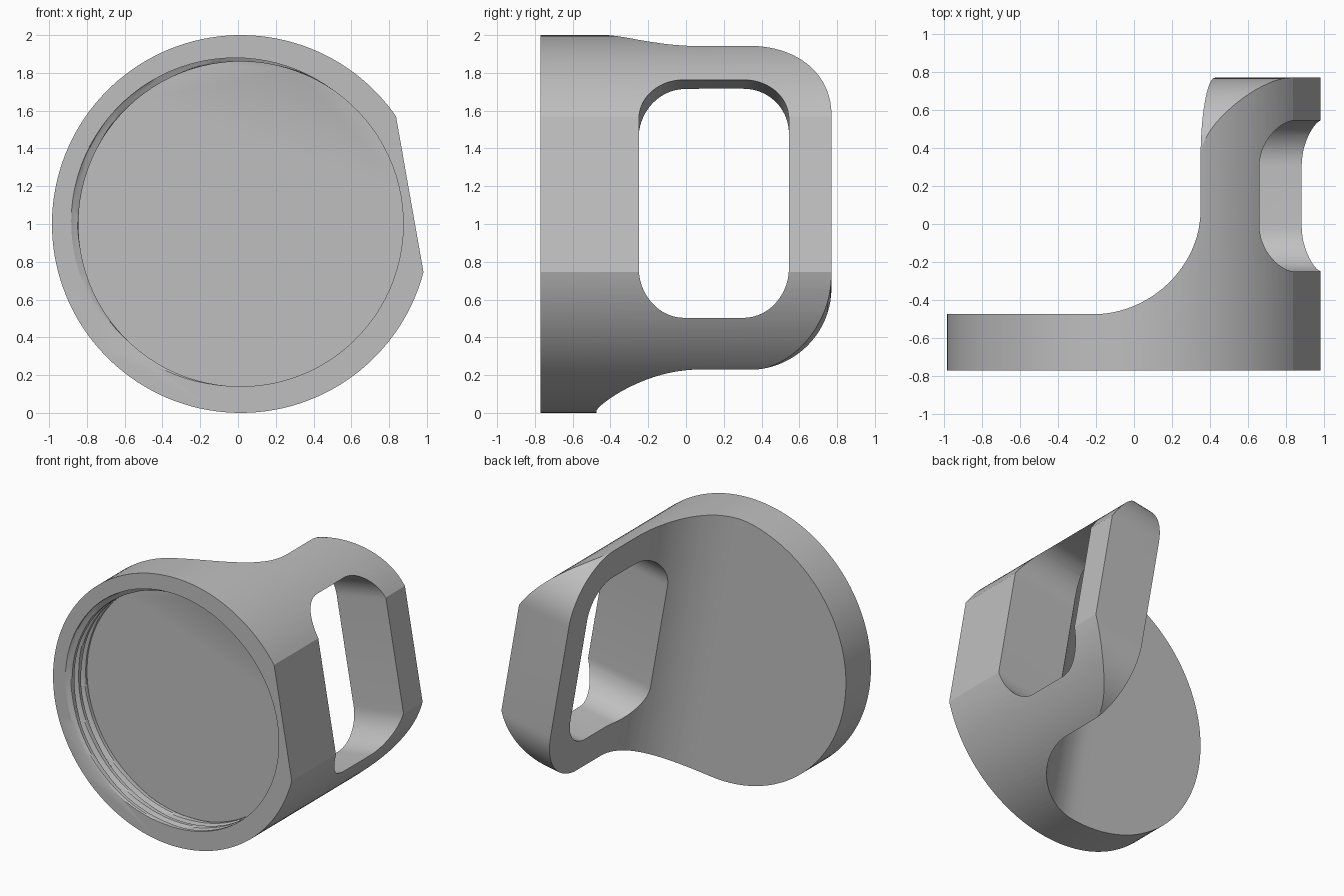
import bpy, bmesh
from math import sin, cos, pi, radians, asin
from mathutils import Matrix

if "Cube" in bpy.data.objects:
    bpy.data.objects.remove(bpy.data.objects["Cube"], do_unlink=True)

FRONT, BACK = -0.77, 0.77
FLAT = 0.908        # distance of the flat side from the axis
INNER = 0.494       # inner face of the handle
PLATE = -0.475      # rear face of the cap
TILT = Matrix.Translation((0.015, 0, 1)) @ Matrix.Rotation(radians(-10), 4, 'Y')


def arc(cx, cy, r, start, end, n):
    """Points along an arc, angles in degrees."""
    angles = [radians(start + (end - start) * i / n) for i in range(n + 1)]
    return [(cx + r * cos(a), cy + r * sin(a)) for a in angles]


def finish(bm, name):
    bmesh.ops.recalc_face_normals(bm, faces=bm.faces)
    mesh = bpy.data.meshes.new(name)
    bm.to_mesh(mesh)
    bm.free()
    obj = bpy.data.objects.new(name, mesh)
    bpy.context.collection.objects.link(obj)
    return obj


def loft(rings, name):
    """Closed solid through a list of equal-length point rings."""
    bm = bmesh.new()
    rows = [[bm.verts.new(p) for p in ring] for ring in rings]
    n = len(rows[0])
    for a, b in zip(rows, rows[1:]):
        for i in range(n):
            j = (i + 1) % n
            bm.faces.new((a[i], a[j], b[j], b[i]))
    bm.faces.new(rows[0])
    bm.faces.new(rows[-1])
    return finish(bm, name)


def prism(points, axis, low, high, name):
    """Extrude a 2D outline along the given axis."""
    place = {'X': lambda p, t: (t, p[0], p[1]),
             'Y': lambda p, t: (p[0], t, p[1]),
             'Z': lambda p, t: (p[0], p[1], t)}[axis]
    return loft([[place(p, t) for p in points] for t in (low, high)], name)


def combine(target, tool, operation):
    mod = target.modifiers.new(operation.lower(), 'BOOLEAN')
    mod.operation, mod.object, mod.solver = operation, tool, 'EXACT'
    bpy.context.view_layer.objects.active = target
    bpy.ops.object.modifier_apply(modifier=mod.name)
    bpy.data.objects.remove(tool, do_unlink=True)


# Round body with one flat side
half = 90 - asin(FLAT) * 180 / pi
body = prism(arc(0, 0, 1, half, 360 - half, 120), 'Y', FRONT, BACK, "cap_with_handle")

# Cap plate sweeping into the handle through a large fillet
R = 0.55
side = [(-2, -1), (2, -1), (2, 1), (INNER, 1)]
side += arc(INNER - R, PLATE + R, R, 0, -90, 24) + [(-2, PLATE)]
combine(body, prism(side, 'Z', -2, 2, "side_outline"), 'INTERSECT')

# Rounded rear corners of the handle
r, v = 0.44, 0.872
upper = [(-1, 1.2), (0.2, 1.2), (0.2, v)] + arc(BACK - r, v - r, r, 90, 0, 20)
outline = upper + [(y, -z) for y, z in reversed(upper)]
combine(body, prism(outline, 'X', -2, 2, "handle_outline"), 'INTERSECT')

# Rounded window through the handle
y0, y1, h, r = -0.25, 0.545, 0.64, 0.24
window = (arc(y1 - r, h - r, r, 0, 90, 14) + arc(y0 + r, h - r, r, 90, 180, 14)
          + arc(y0 + r, r - h, r, 180, 270, 14) + arc(y1 - r, r - h, r, 270, 360, 14))
combine(body, prism(window, 'X', 0.2, 1.5, "window_cutter"), 'DIFFERENCE')

# Threaded recess in the front
DEPTH, PITCH, STEPS, SEG = 0.2, 0.08, 24, 96


def thread_ring(y, depth):
    ring = []
    for i in range(SEG):
        a = 2 * pi * i / SEG
        wave = cos(2 * pi * depth / PITCH + a - radians(150))
        rad = 0.86 + 0.04 * max(0, 0.2 + 0.8 * wave)
        ring.append((rad * cos(a), y, rad * sin(a)))
    return ring


rings = [thread_ring(FRONT - 0.1, 0)]
rings += [thread_ring(FRONT + DEPTH * k / STEPS, DEPTH * k / STEPS) for k in range(STEPS + 1)]
combine(body, loft(rings, "thread_cutter"), 'DIFFERENCE')

# Turn into place, shade and colour
body.data.transform(TILT)
grey = bpy.data.materials.new("plain_grey")
grey.use_nodes = True
colour = (0.52, 0.52, 0.52, 1)
grey.diffuse_color = colour
grey.node_tree.nodes["Principled BSDF"].inputs["Base Color"].default_value = colour
body.data.materials.clear()
body.data.materials.append(grey)
for poly in body.data.polygons:
    poly.material_index = 0
bpy.ops.object.select_all(action='DESELECT')
body.select_set(True)
bpy.context.view_layer.objects.active = body
bpy.ops.object.shade_smooth_by_angle(angle=radians(25))
